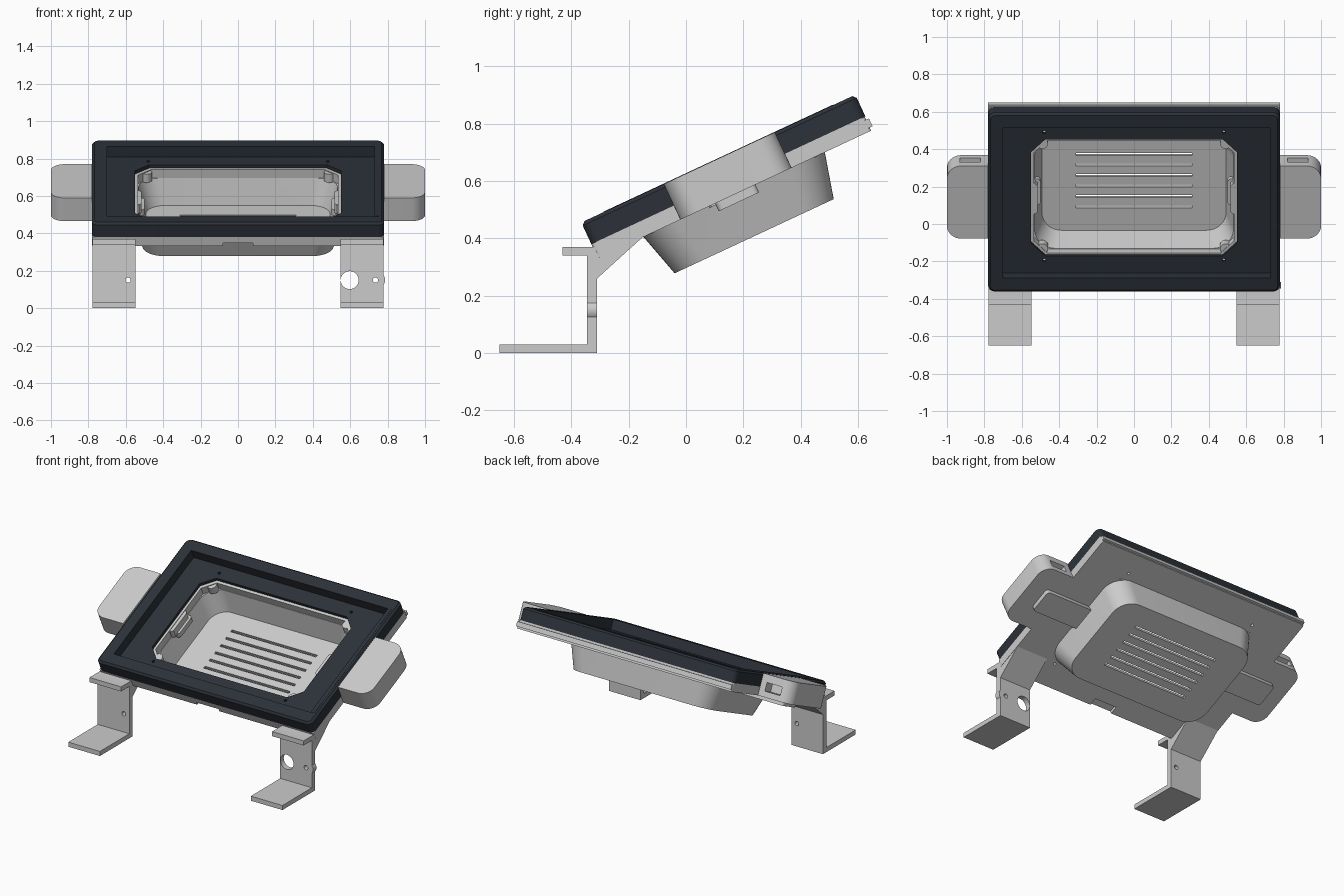
import bpy, bmesh, math
from mathutils import Matrix, Vector

if "Cube" in bpy.data.objects:
    bpy.data.objects.remove(bpy.data.objects["Cube"])

# Tilted frame of the case: x across, v up the slope, n out of the screen
TILT = Matrix.Translation((0, -.33, .38)) @ Matrix.Rotation(math.radians(25), 4, 'X')
FLAT = Matrix.Identity(4)

dark = bpy.data.materials.new("dark_plastic")
dark.diffuse_color = (.025, .031, .041, 1)
dark.use_nodes = True
dark.node_tree.nodes["Principled BSDF"].inputs["Base Color"].default_value = dark.diffuse_color


def finish(name, bm, frame):
    bmesh.ops.recalc_face_normals(bm, faces=bm.faces)
    me = bpy.data.meshes.new(name)
    bm.to_mesh(me)
    bm.free()
    me.transform(frame)
    ob = bpy.data.objects.new(name, me)
    bpy.context.collection.objects.link(ob)
    return ob


def outline(x0, x1, v0, v1, r, seg):
    if r == 0:
        return [(x0, v0), (x1, v0), (x1, v1), (x0, v1)]
    pts = []
    for k, (cx, cy) in enumerate([(x1 - r, v1 - r), (x0 + r, v1 - r),
                                  (x0 + r, v0 + r), (x1 - r, v0 + r)]):
        for i in range(seg + 1):
            a = math.pi / 2 * (k + i / seg)
            pts.append((cx + r * math.cos(a), cy + r * math.sin(a)))
    return pts


def loft(name, rings, seg=8, frame=TILT):
    """Solid through rounded rectangles (x0, x1, v0, v1, radius, height)."""
    bm = bmesh.new()
    loops = [[bm.verts.new((x, y, r[5])) for x, y in outline(*r[:5], seg)] for r in rings]
    bm.faces.new(loops[0])
    bm.faces.new(loops[-1])
    for a, b in zip(loops, loops[1:]):
        for i in range(len(a)):
            j = (i + 1) % len(a)
            bm.faces.new((a[i], a[j], b[j], b[i]))
    return finish(name, bm, frame)


def prism(name, x0, x1, v0, v1, n0, n1, r=0, seg=8, frame=TILT):
    return loft(name, [(x0, x1, v0, v1, r, n0), (x0, x1, v0, v1, r, n1)], seg, frame)


def cylinder(name, r, depth, centre, rot, frame, seg=32):
    bm = bmesh.new()
    bmesh.ops.create_cone(bm, cap_ends=True, segments=seg, radius1=r, radius2=r, depth=depth,
                          matrix=Matrix.Translation(centre) @ rot)
    return finish(name, bm, frame)


def boolean(ob, others, op='DIFFERENCE'):
    bpy.context.view_layer.objects.active = ob
    for c in others:
        c.hide_render = True
        m = ob.modifiers.new("cut", 'BOOLEAN')
        m.operation, m.object, m.solver = op, c, 'EXACT'
        bpy.ops.object.modifier_apply(modifier=m.name)
        bpy.data.objects.remove(c)


def smooth(ob):
    bpy.ops.object.select_all(action='DESELECT')
    ob.select_set(True)
    bpy.context.view_layer.objects.active = ob
    bpy.ops.object.shade_smooth_by_angle(angle=math.radians(30))


def screw_holes():
    return [cylinder("hole_cutter", .009, .4, (x, v, 0), FLAT, TILT, 12)
            for x in (-.48, .48) for v in (.16, .915)]


# Dark screen frame: chamfered slab, screen recess and octagonal opening
frame = loft("screen_frame", [(-.78, .78, 0, 1.054, .035, 0),
                              (-.78, .78, 0, 1.054, .035, .071),
                              (-.768, .768, .012, 1.042, .025, .083)])
boolean(frame, [prism("recess_cutter", -.70, .73, .085, .97, .02, .2),
                prism("opening_cutter", -.55, .55, .185, .872, -.1, .1, .075, 1)] + screw_holes())
frame.data.materials.clear()
frame.data.materials.append(dark)
smooth(frame)

# Raised border line inside the frame's right edge
line = prism("frame_edge_step", .73, .755, .085, .97, .083, .0845)
line.data.materials.append(dark)

# Grey back plate below the frame
plate = prism("back_plate", -.78, .78, 0, 1.051, -.054, 0, .012, 3)
boolean(plate, [prism("opening_cutter", -.535, .535, .194, .854, -.2, .1, .07, 1),
                prism("notch_cutter", -.08, .08, -.1, .05, -.1, -.035)] + screw_holes())
prism("back_lip", -.78, .78, 1.045, 1.062, -.042, -.012)

# Tapered electronics tub with vent slots
tub = loft("electronics_tub", [(-.51, .51, .22, .832, .12, -.215),
                               (-.555, .555, .174, .874, .13, -.05)], 12)
cavity = loft("cavity_cutter", [(-.492, .492, .237, .814, .105, -.193),
                                (-.546, .546, .183, .866, .118, 0)], 12)
slots = [prism("slot_cutter", -.31, .31, .368 + .062 * i, .384 + .062 * i, -.3, -.1)
         for i in range(6)]
boolean(tub, [cavity] + slots)
smooth(tub)

for s, side in ((-1, "left"), (1, "right")):
    def span(a, b):
        return min(s * a, s * b), max(s * a, s * b)

    # Side handle: rounded on its outer corners, with a pocket in its back end
    handle = prism(side + "_handle", *span(.70, 1.0), .317, .745, -.054, .083, .075, 10)
    boolean(handle, [prism("trim_cutter", *span(.5, .78), 0, 1.1, -.2, .2),
                     prism("pocket_cutter", *span(.82, .93), .68, .9, -.018, .035)])
    smooth(handle)

    # Cable channel under the plate, and clip inside the opening
    smooth(prism(side + "_cable_channel", *span(.50, .88), .451, .606, -.084, -.05, .02, 4))
    prism(side + "_clip", *span(.515, .56), .42, .60, -.06, -.005, .015, 1)
    for v, end in ((.215, "front"), (.835, "back")):
        cylinder(f"{side}_{end}_screw_boss", .03, .05, (s * .49, v, -.03), FLAT, TILT, 20)

    # Leg: foot, upright, top shelf and gusset from one side profile
    profile = [(-.65, 0), (-.31, 0), (-.31, .26), (-.15, .405), (-.325, .37), (-.43, .37),
               (-.43, .34), (-.345, .34), (-.345, .03), (-.65, .03)]
    bm = bmesh.new()
    a, b = span(.548, .778)
    face = bm.faces.new([bm.verts.new((a, y, z)) for y, z in profile])
    ext = bmesh.ops.extrude_face_region(bm, geom=[face])
    bmesh.ops.translate(bm, vec=Vector((b - a, 0, 0)),
                        verts=[g for g in ext["geom"] if isinstance(g, bmesh.types.BMVert)])
    leg = finish(side + "_leg", bm, FLAT)
    turn = Matrix.Rotation(math.pi / 2, 4, 'X')
    if s > 0:
        ear = cylinder("ear", .04, .035, (.747, -.3275, .15), turn, FLAT)
        boolean(leg, [ear], 'UNION')
        holes = [(.597, .048), (.735, .014)]
    else:
        holes = [(-.588, .014)]
    boolean(leg, [cylinder("hole_cutter", r, .1, (x, -.3275, .15), turn, FLAT) for x, r in holes])
    smooth(leg)
